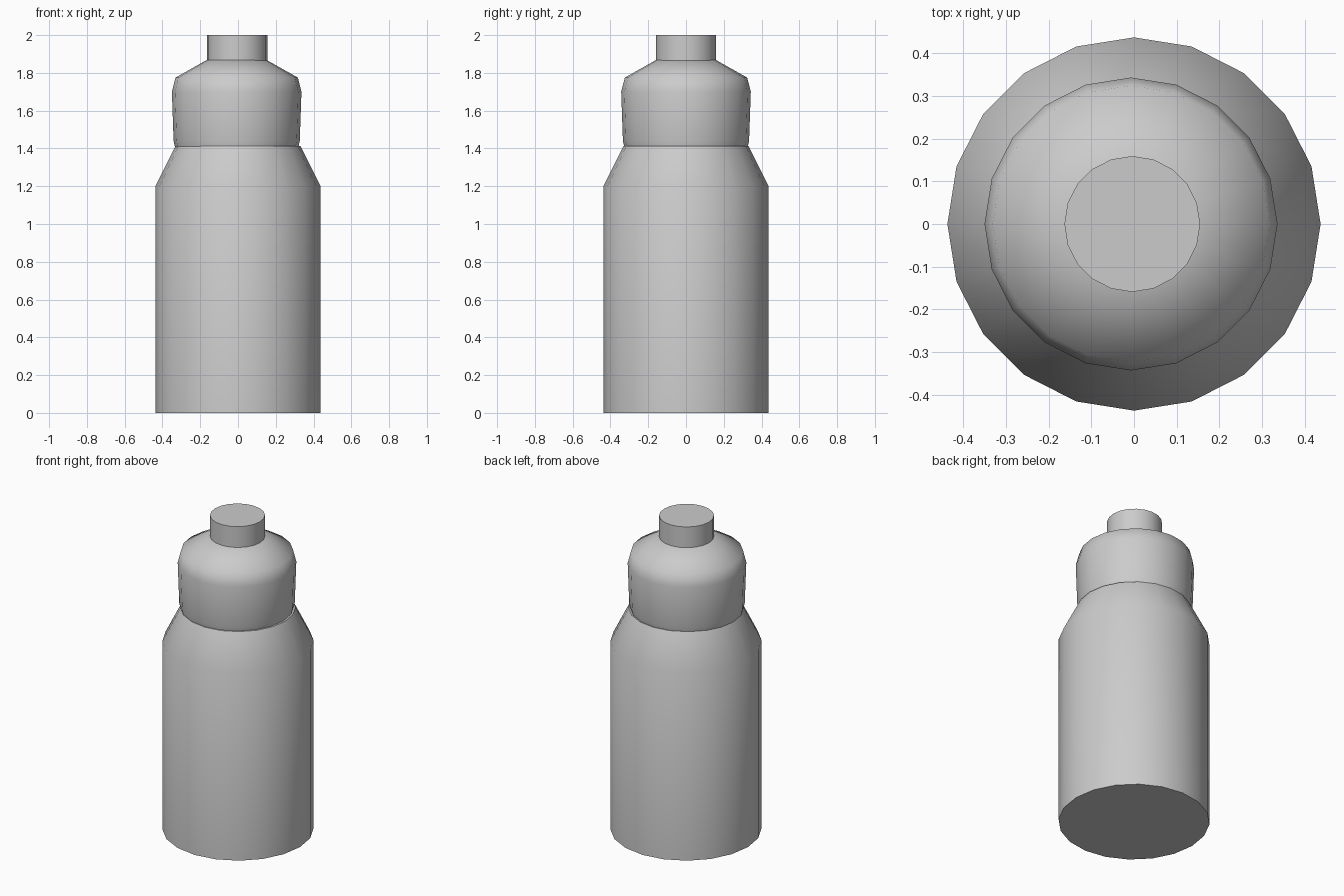
import bpy, bmesh, math

if "Cube" in bpy.data.objects:
    bpy.data.objects.remove(bpy.data.objects["Cube"])

SIDES = 20


def lathe(name, profile, cx=0.0):
    """Closed 20-sided solid of revolution from (radius, height) points."""
    bm = bmesh.new()
    rings = []
    for r, z in profile:
        rings.append([bm.verts.new((cx + r * math.cos(2 * math.pi * i / SIDES),
                                    r * math.sin(2 * math.pi * i / SIDES), z))
                      for i in range(SIDES)])
    for low, high in zip(rings, rings[1:]):
        for i in range(SIDES):
            j = (i + 1) % SIDES
            bm.faces.new((low[i], low[j], high[j], high[i]))
    bm.faces.new(rings[0][::-1])
    bm.faces.new(rings[-1])
    mesh = bpy.data.meshes.new(name)
    bm.to_mesh(mesh)
    bm.free()
    obj = bpy.data.objects.new(name, mesh)
    bpy.context.collection.objects.link(obj)
    bpy.ops.object.select_all(action='DESELECT')
    obj.select_set(True)
    bpy.context.view_layer.objects.active = obj
    bpy.ops.object.shade_smooth_by_angle(angle=math.radians(50))
    return obj


# Bottle body with sloped shoulder
lathe("bottle_body", [(0.437, 0), (0.437, 1.2), (0.332, 1.412)])

# Screw lid, slightly off centre, with a tucked lower rim
lathe("lid", [(0.326, 1.405), (0.334, 1.44), (0.343, 1.70),
              (0.324, 1.775), (0.159, 1.868)], cx=-0.007)

# Spout on top
lathe("spout", [(0.159, 1.866), (0.159, 2.0)], cx=-0.004)
